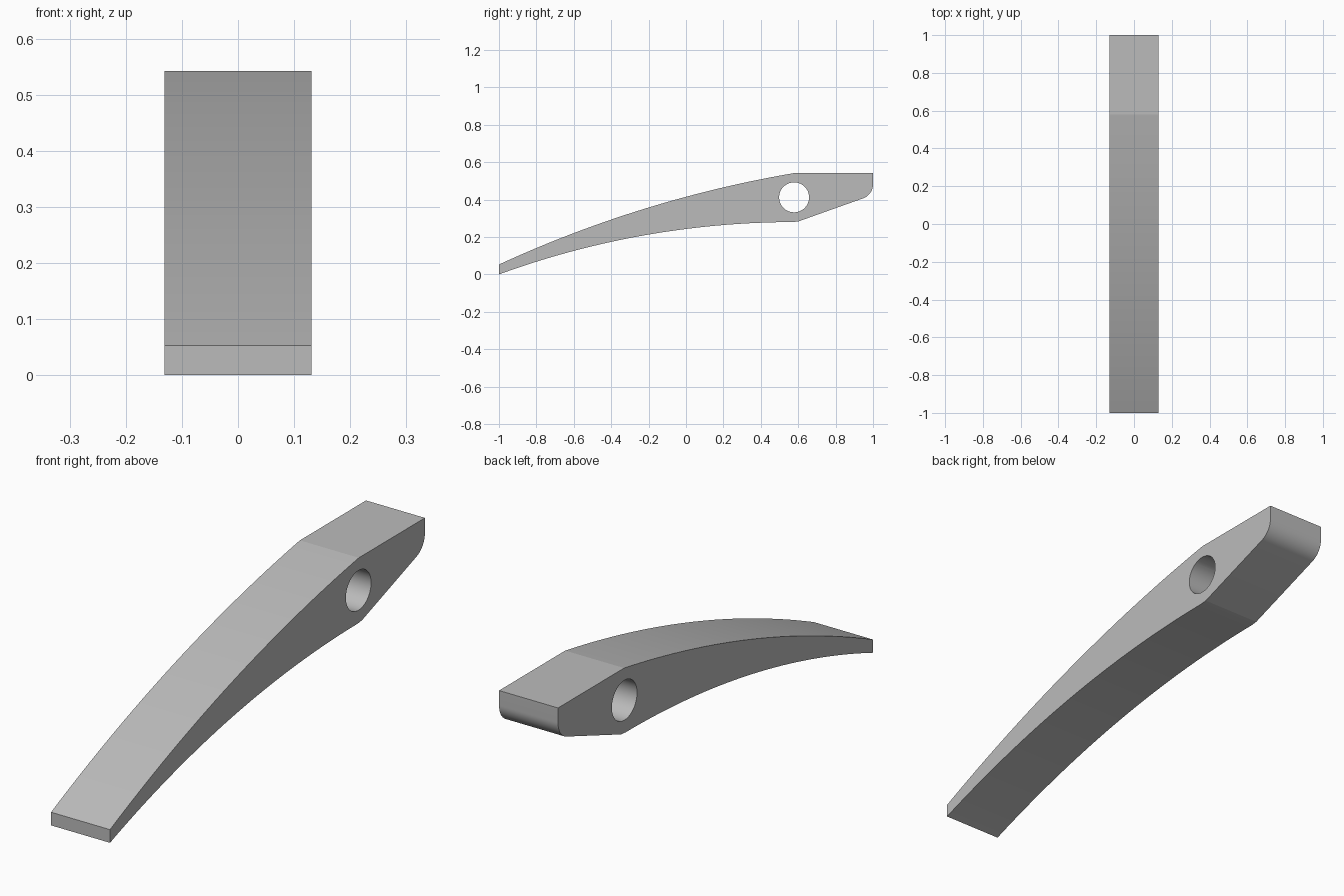
import bpy, bmesh, math
from mathutils import Vector

if "Cube" in bpy.data.objects:
    bpy.data.objects.remove(bpy.data.objects["Cube"])

HALF_WIDTH = 0.131
HOLE_CENTRE, HOLE_RADIUS = (0.578, 0.412), 0.08


def arc(a, b, c, steps):
    """Points of the circular arc from a to c through b, both ends included."""
    (ax, ay), (bx, by), (cx, cy) = a, b, c
    d = 2 * (ax * (by - cy) + bx * (cy - ay) + cx * (ay - by))
    aa, bb, cc = ax * ax + ay * ay, bx * bx + by * by, cx * cx + cy * cy
    mid = Vector(((aa * (by - cy) + bb * (cy - ay) + cc * (ay - by)) / d,
                  (aa * (cx - bx) + bb * (ax - cx) + cc * (bx - ax)) / d))
    start, end = Vector(a) - mid, Vector(c) - mid
    a0 = math.atan2(start.y, start.x)
    sweep = math.atan2(start.x * end.y - start.y * end.x, start.dot(end))
    return [(mid.x + start.length * math.cos(a0 + sweep * i / steps),
             mid.y + start.length * math.sin(a0 + sweep * i / steps))
            for i in range(steps + 1)]


def extrude_profile(name, points, half_width):
    """Solid made from a side profile (y, z), extruded along x."""
    bm = bmesh.new()
    face = bm.faces.new([bm.verts.new((-half_width, y, z)) for y, z in points])
    out = bmesh.ops.extrude_face_region(bm, geom=[face])
    moved = [v for v in out["geom"] if isinstance(v, bmesh.types.BMVert)]
    bmesh.ops.translate(bm, verts=moved, vec=(2 * half_width, 0, 0))
    bmesh.ops.recalc_face_normals(bm, faces=bm.faces)
    mesh = bpy.data.meshes.new(name)
    bm.to_mesh(mesh)
    bm.free()
    obj = bpy.data.objects.new(name, mesh)
    bpy.context.collection.objects.link(obj)
    return obj


# Side profile: curved underside, sloping heel, rounded corner, flat top, curved back
underside = arc((-1, 0), (0, 0.243), (0.57, 0.28), 32)
radius, slope = 0.08, math.radians(20)
corner_z = 0.482
heel_corner = [(1 - radius + radius * math.cos(t), corner_z + radius * math.sin(t))
               for t in (-math.pi / 2 + slope + (math.pi / 2 - slope) * i / 12
                         for i in range(13))]
top_curve = arc((0.58, 0.542), (0, 0.415), (-1, 0.053), 32)
lever = extrude_profile(
    "curved_lever",
    underside + [(0.6, 0.283)] + heel_corner + [(1, 0.542)] + top_curve,
    HALF_WIDTH)

# Pivot hole
hole = [(HOLE_CENTRE[0] + HOLE_RADIUS * math.cos(math.tau * i / 64),
         HOLE_CENTRE[1] + HOLE_RADIUS * math.sin(math.tau * i / 64)) for i in range(64)]
cutter = extrude_profile("pivot_hole_cutter", hole, HALF_WIDTH * 2)
cutter.hide_render = True

bpy.ops.object.select_all(action="DESELECT")
bpy.context.view_layer.objects.active = lever
lever.select_set(True)
cut = lever.modifiers.new("pivot_hole", "BOOLEAN")
cut.operation, cut.solver, cut.object = "DIFFERENCE", "EXACT", cutter
bpy.ops.object.modifier_apply(modifier=cut.name)
bpy.data.objects.remove(cutter)

# Plain grey material
grey = bpy.data.materials.new("plain_grey")
grey.use_nodes = True
colour = (0.5, 0.5, 0.5, 1)
grey.diffuse_color = colour
grey.node_tree.nodes["Principled BSDF"].inputs["Base Color"].default_value = colour
lever.data.materials.clear()
lever.data.materials.append(grey)

# Smooth curves with crisp joints
bpy.ops.object.shade_smooth_by_angle(angle=math.radians(9))
